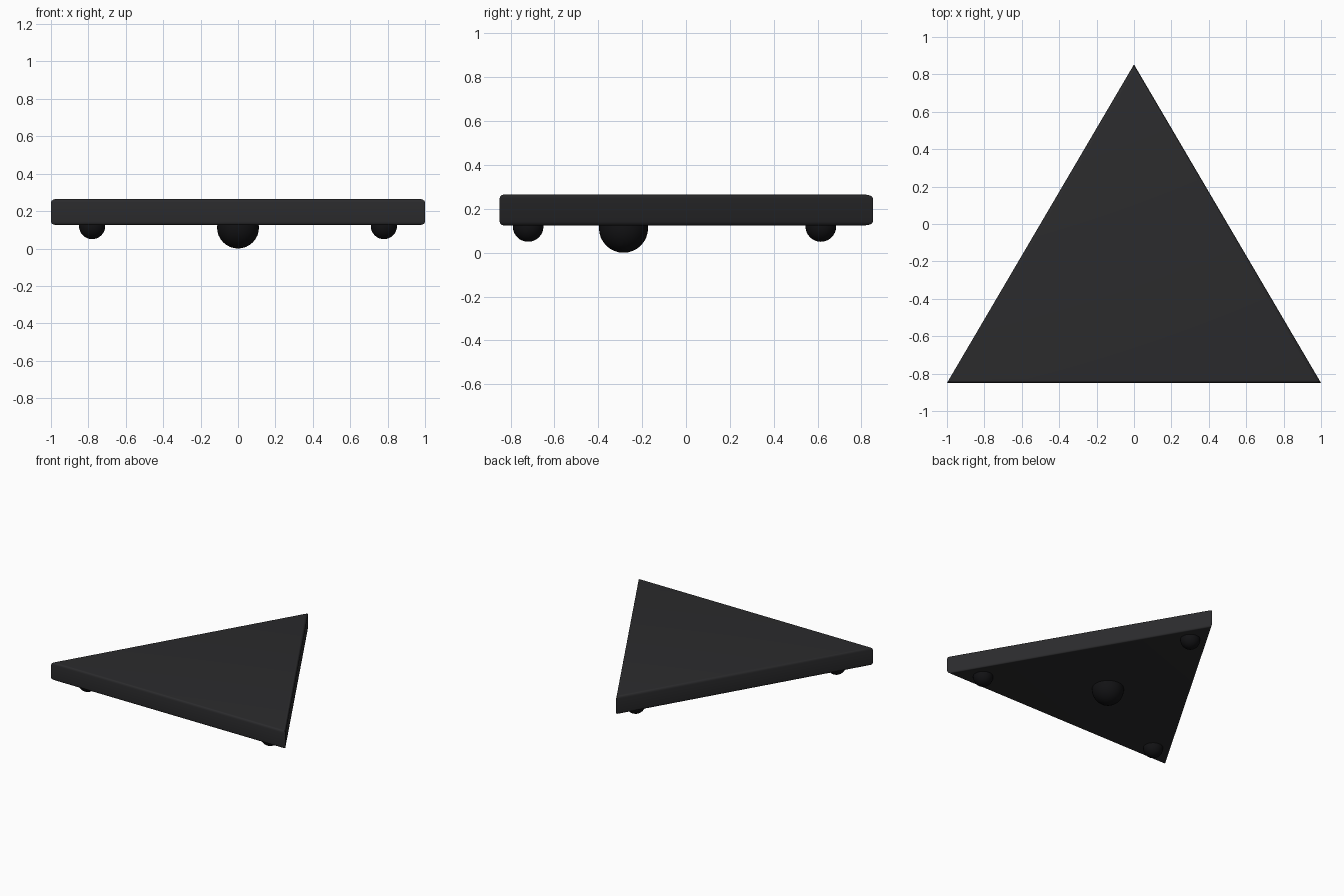
import bpy, bmesh, math
from mathutils import Vector

if "Cube" in bpy.data.objects:
    bpy.data.objects.remove(bpy.data.objects["Cube"])


def material(name, rgb):
    m = bpy.data.materials.new(name)
    m.diffuse_color = (*rgb, 1)
    m.use_nodes = True
    m.node_tree.nodes["Principled BSDF"].inputs["Base Color"].default_value = m.diffuse_color
    return m


shell = material("charcoal", (0.024, 0.024, 0.026))
rubber = material("black", (0.006, 0.006, 0.007))

BOTTOM, TOP, ROUND = 0.125, 0.265, 0.018
corners = [Vector((-1, -0.85)), Vector((1, -0.85)), Vector((0, 0.853))]


def inset(points, d):
    # Move every side inward by d towards the incentre
    a, b, c = points
    la, lb, lc = (b - c).length, (c - a).length, (a - b).length
    per = la + lb + lc
    centre = (a * la + b * lb + c * lc) / per
    r = abs((b - a).cross(c - a)) / per
    return [centre + (p - centre) * (1 - d / r) for p in points]


# Triangular plate with rounded rims and sharp corners
steps = 4
arc = [(ROUND * (1 - math.sin(t)), ROUND * (1 - math.cos(t)))
       for t in (math.pi / 2 * i / steps for i in range(steps + 1))]
profile = [(d, BOTTOM + h) for d, h in arc] + [(d, TOP - h) for d, h in reversed(arc)]
bm = bmesh.new()
rings = [[bm.verts.new((p.x, p.y, z)) for p in inset(corners, d)] for d, z in profile]
for lo, hi in zip(rings, rings[1:]):
    for i in range(3):
        j = (i + 1) % 3
        bm.faces.new((lo[i], lo[j], hi[j], hi[i]))
bm.faces.new(rings[0][::-1])
bm.faces.new(rings[-1])
bmesh.ops.recalc_face_normals(bm, faces=bm.faces)
mesh = bpy.data.meshes.new("plate")
bm.to_mesh(mesh)
bm.free()
plate = bpy.data.objects.new("plate", mesh)
bpy.context.collection.objects.link(plate)
mesh.materials.append(shell)
bpy.context.view_layer.objects.active = plate
plate.select_set(True)
bpy.ops.object.shade_smooth_by_angle(angle=math.radians(30))


# Ball feet partly sunk in the underside
def ball(name, x, y, z, r):
    bpy.ops.mesh.primitive_uv_sphere_add(segments=32, ring_count=16, radius=r, location=(x, y, z))
    ob = bpy.context.object
    ob.name = name
    ob.data.materials.append(rubber)
    bpy.ops.object.shade_smooth()


ball("centre_ball", 0, -0.285, 0.112, 0.112)
for name, x, y in (("left_foot", -0.78, -0.72), ("right_foot", 0.78, -0.72), ("back_foot", 0, 0.615)):
    ball(name, x, y, 0.12, 0.07)
